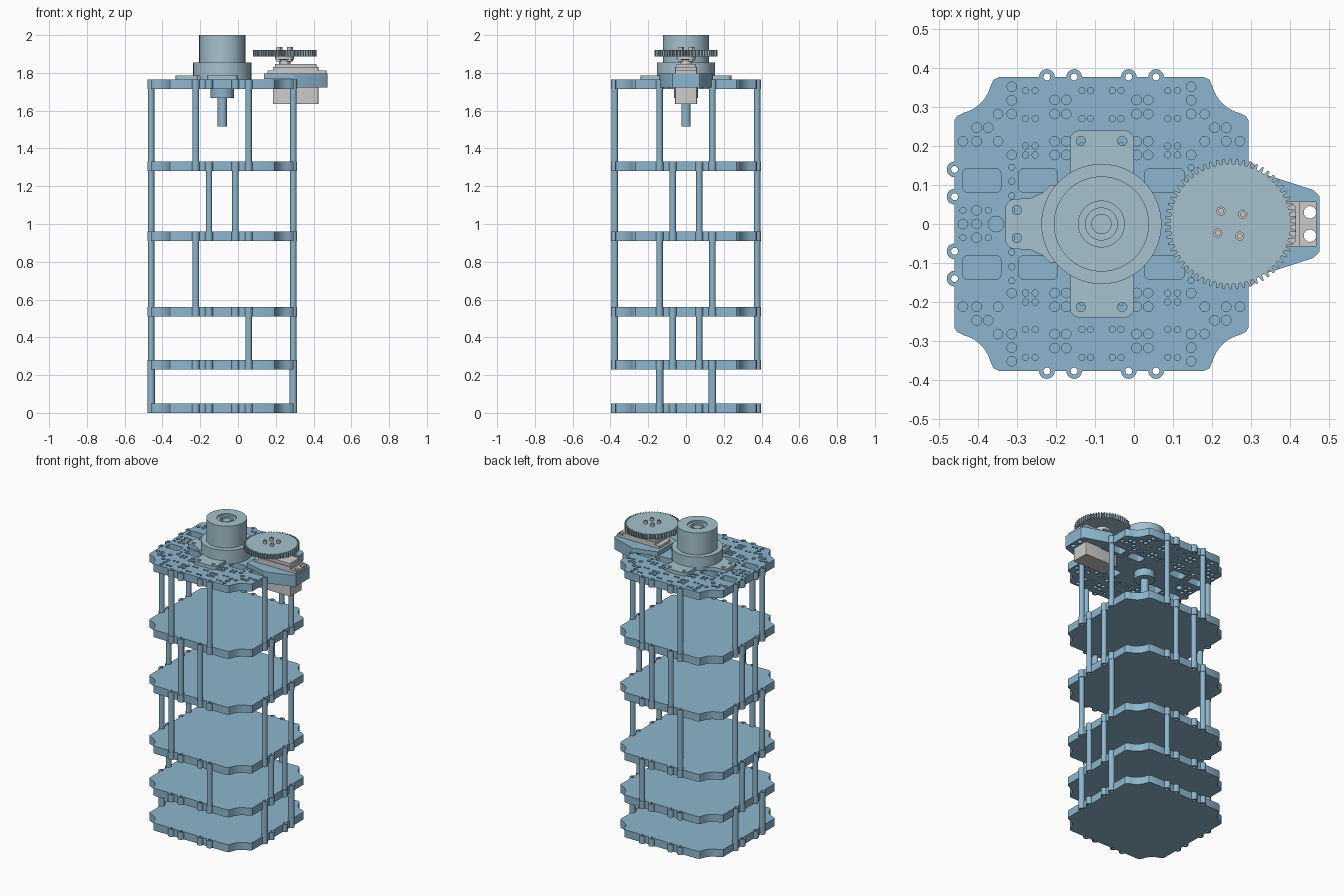
import bpy, bmesh
from math import sin, cos, pi, radians

if "Cube" in bpy.data.objects:
    bpy.data.objects.remove(bpy.data.objects["Cube"])

CX = -0.0835            # plate centre in x
HX, HY = 0.3765, 0.377  # plate half sizes


def material(name, rgb):
    m = bpy.data.materials.new(name)
    m.diffuse_color = (*rgb, 1)
    m.use_nodes = True
    m.node_tree.nodes["Principled BSDF"].inputs["Base Color"].default_value = m.diffuse_color
    return m


blue = material("blue", (0.27, 0.47, 0.62))
pale = material("pale_blue", (0.38, 0.54, 0.62))


def finish(name, mesh, mat):
    bm = bmesh.new()
    bm.from_mesh(mesh)
    bmesh.ops.remove_doubles(bm, verts=bm.verts, dist=1e-5)
    bmesh.ops.recalc_face_normals(bm, faces=bm.faces)
    bm.to_mesh(mesh)
    bm.free()
    mesh.shade_smooth()
    mesh.set_sharp_from_angle(angle=radians(32))
    if mat:
        mesh.materials.clear()
        mesh.materials.append(mat)
    ob = bpy.data.objects.new(name, mesh)
    bpy.context.collection.objects.link(ob)
    return ob


def prism(name, loops, z0, z1, mat=None):
    """Outline plus hole loops, extruded from z0 to z1."""
    cu = bpy.data.curves.new(name, 'CURVE')
    cu.dimensions, cu.fill_mode, cu.extrude = '2D', 'BOTH', (z1 - z0) / 2
    for pts in loops:
        sp = cu.splines.new('POLY')
        sp.points.add(len(pts) - 1)
        for p, (x, y) in zip(sp.points, pts):
            p.co = (x, y, 0, 1)
        sp.use_cyclic_u = True
    tmp = bpy.data.objects.new(name + "_curve", cu)
    bpy.context.collection.objects.link(tmp)
    deps = bpy.context.evaluated_depsgraph_get()
    mesh = bpy.data.meshes.new_from_object(tmp.evaluated_get(deps))
    bpy.data.objects.remove(tmp)
    for v in mesh.vertices:
        v.co.z += (z0 + z1) / 2
    return finish(name, mesh, mat)


def lathe(name, profile, x, y, mat=None, steps=64):
    """Turn an (r, z) profile around a vertical axis at x, y."""
    bm = bmesh.new()
    vs = [bm.verts.new((x + r, y, z)) for r, z in profile]
    es = [bm.edges.new(p) for p in zip(vs, vs[1:])]
    bmesh.ops.spin(bm, geom=vs + es, cent=(x, y, 0), axis=(0, 0, 1),
                   angle=2 * pi, steps=steps)
    bmesh.ops.remove_doubles(bm, verts=bm.verts, dist=1e-5)
    mesh = bpy.data.meshes.new(name)
    bm.to_mesh(mesh)
    bm.free()
    return finish(name, mesh, mat)


def arc(x, y, r, a0, a1, n):
    return [(x + r * cos(radians(a0 + (a1 - a0) * i / n)),
             y + r * sin(radians(a0 + (a1 - a0) * i / n))) for i in range(n + 1)]


def circle(x, y, r, n=16):
    return arc(x, y, r, 0, 360, n)[:-1]


def rect(x0, x1, y0, y1, r=0.01):
    return (arc(x1 - r, y1 - r, r, 0, 90, 4) + arc(x0 + r, y1 - r, r, 90, 180, 4)
            + arc(x0 + r, y0 + r, r, 180, 270, 4) + arc(x1 - r, y0 + r, r, 270, 360, 4))


# Plate outline: scooped corners and round rod lugs on every side
LUG_X = (0.14, 0.07, -0.07, -0.14)
LUG_R, BORE = 0.02, 0.009


def corner(sx, sy):
    pts = [(HX, HY - 0.11), (HX - 0.007, HY - 0.1)]
    pts += arc(HX, HY, 0.095, 255, 195, 10)
    pts += [(HX - 0.1, HY - 0.007), (HX - 0.115, HY)]
    pts = [(CX + sx * x, sy * y) for x, y in pts]
    return pts if sx * sy > 0 else pts[::-1]


def lugs_between(ax, ay, a0):
    pts = []
    for t in LUG_X:
        # travel counter-clockwise along the side
        x, y = (CX + t * ay, HY * ay) if ay else (CX + HX * ax, -t * ax)
        pts += arc(x, y, LUG_R, a0, a0 + 180, 10)
    return pts


outline = (corner(1, 1) + lugs_between(0, 1, 0) + corner(-1, 1)
           + lugs_between(-1, 0, 90) + corner(-1, -1)
           + lugs_between(0, -1, 180) + corner(1, -1) + lugs_between(1, 0, 270))
bores = [circle(CX + t, s * HY, BORE, 12) for t in LUG_X for s in (1, -1)]
bores += [circle(CX + s * HX, t, BORE, 12) for t in LUG_X for s in (1, -1)]

# Perforation of the top plate, one quadrant mirrored four ways
large = [(.23, .352), (.23, .317), (.23, .282), (.265, .282), (.29, .247), (.32, .247),
         (.32, .212), (.265, .212), (.355, .212), (.23, .177), (.09, .318), (.12, .318),
         (.09, .282), (.12, .282), (.09, .212), (.12, .212), (.09, .177), (.12, .177),
         (.32, .035), (.355, 0), (.32, 0)]
small = [(x, y) for x in (.028, .05, .17, .195) for y in (.342, .27, .2, .177)]
small += [(.23, y) for y in (.145, .11, .072, .035)] + [(.355, .035), (.29, .035)]
holes = {(CX + sx * x, sy * y if y else 0.0, r) for pts, r in
         ((large, .0125), (small, .008), ([(.27, 0)], .02))
         for x, y in pts for sx in (1, -1) for sy in (1, -1)}
perforation = [circle(x, y, r, 12) for x, y, r in sorted(holes)]
for sx in (1, -1):
    for sy in (1, -1):
        for a, b in ((.112, .212), (.258, .355)):
            x0, x1 = sorted((CX + sx * a, CX + sx * b))
            y0, y1 = sorted((sy * .082, sy * .141))
            perforation.append(rect(x0, x1, y0, y1))

# Shelves
levels = (0, 0.23, 0.51, 0.91, 1.28, 1.715)
T = 0.05
for i, z in enumerate(levels):
    top = i == 5
    prism("top_plate" if top else f"shelf_{i + 1}",
          [outline] + bores + (perforation if top else []), z, z + T, blue)

# Hollow spacer rods: (front/back offsets, left/right offsets, radius) per gap
gaps = [((), (.14, -.14), .02), ((.14,), (.07, -.07), .017), ((-.14,), (.14, -.14), .017),
        ((.07, -.07), (.07, -.07), .017), ((.14, -.14), (.14, -.14), .017)]
for i, (fx, sy, r) in enumerate(gaps):
    spots = [(CX + t, s * HY) for t in fx for s in (1, -1)]
    spots += [(CX + s * HX, t) for t in sy for s in (1, -1)]
    for x, y in spots:
        prism(f"rod_gap_{i + 1}", [circle(x, y, r), circle(x, y, BORE, 12)],
              levels[i] + T, levels[i + 1], blue)

# Rotary sensor: feet, stepped drum, shaft below
prism("sensor_cross_foot",
      [rect(-0.164, 0, -0.24, 0.24, 0.025)]
      + [circle(x, s * .213, .012) for x in (-.136, -.03) for s in (1, -1)],
      1.765, 1.787, pale)
foot = arc(-.305, .039, .025, 90, 180, 5) + arc(-.305, -.039, .025, 180, 270, 5)
foot += [(-.265, -.066), (-.235, -.08), (-.215, -.1), (-.1, -.1)]
foot += [(-.1, .1), (-.215, .1), (-.235, .08), (-.265, .066)]
prism("sensor_side_foot", [foot] + [circle(-.3, s * .036, .012) for s in (1, -1)],
      1.765, 1.787, pale)
lathe("sensor_drum", [(0, 1.765), (.154, 1.765), (.154, 1.855), (.122, 1.855), (.122, 2),
                      (.059, 2), (.059, 1.99), (.041, 1.99), (.041, 1.97), (.026, 1.97),
                      (.026, 1.985), (0, 1.985)], CX, 0, pale)
lathe("sensor_shaft", [(0, 1.72), (.063, 1.72), (.063, 1.666), (.025, 1.666),
                       (.025, 1.517), (0, 1.517)], CX, 0, blue, 32)

# Servo bracket on the right edge
screw_holes = [circle(.451, s * .03, .016) for s in (1, -1)]
half = [(.475, .072), (.46, .087), (.29, .142)]


def bracket(name, start, z0, z1):
    side = half + [start]
    prism(name, [side + [(x, -y) for x, y in side[::-1]]] + screw_holes, z0, z1, blue)


bracket("servo_bracket_arm", (.285, .14), 1.722, 1.768)
bracket("servo_bracket_top", (.137, .1), 1.768, 1.797)

# Servo
prism("servo_body", [rect(.185, .425, -.058, .058, .004)], 1.635, 1.83)
prism("servo_flange", [rect(.155, .468, -.058, .058, .004)] + screw_holes, 1.797, 1.813)
prism("servo_cap", [rect(.195, .415, -.05, .05, .008)], 1.83, 1.848)
GX = 0.247
lathe("servo_hub", [(0, 1.84), (.03, 1.84), (.03, 1.868), (.05, 1.872), (.05, 1.89),
                    (0, 1.89)], GX, 0, None, 32)

# Drive gear with four screws
N = 60
teeth = [(GX + r * cos(2 * pi * (i + d) / N), r * sin(2 * pi * (i + d) / N))
         for i in range(N) for r, d in ((.154, -.3), (.168, -.14), (.168, .14), (.154, .3))]
prism("drive_gear", [teeth], 1.888, 1.92, pale)
for x, y in ((.223, .033), (.279, .025), (.215, -.023), (.271, -.031)):
    lathe("gear_screw", [(0, 1.86), (.012, 1.86), (.012, 1.938), (.006, 1.938),
                         (.006, 1.93), (0, 1.93)], x, y, None, 12)
